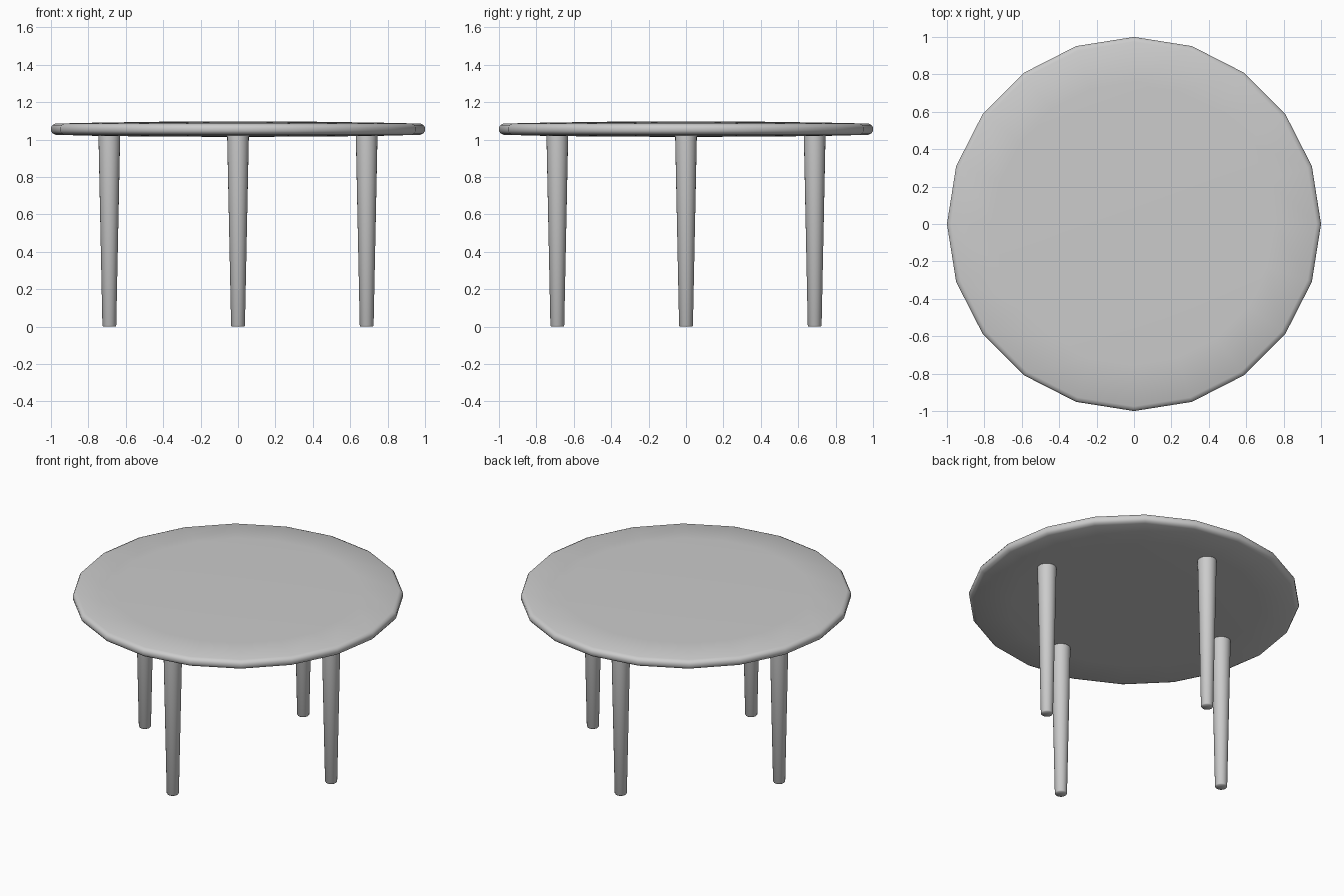
import bpy, bmesh, math

if "Cube" in bpy.data.objects:
    bpy.data.objects.remove(bpy.data.objects["Cube"])

def lathe(name, profile, sides, loc=(0, 0, 0), angle=40):
    """Revolve (radius, z) points around z; a zero radius closes the end."""
    bm = bmesh.new()
    rings = []
    for r, z in profile:
        if r == 0:
            rings.append([bm.verts.new((0, 0, z))] * sides)
        else:
            rings.append([bm.verts.new((r * math.cos(2 * math.pi * i / sides),
                                        r * math.sin(2 * math.pi * i / sides), z))
                          for i in range(sides)])
    for a, b in zip(rings, rings[1:]):
        for i in range(sides):
            j = (i + 1) % sides
            bm.faces.new(list(dict.fromkeys([a[i], a[j], b[j], b[i]])))
    bmesh.ops.recalc_face_normals(bm, faces=bm.faces)
    mesh = bpy.data.meshes.new(name)
    bm.to_mesh(mesh)
    bm.free()
    ob = bpy.data.objects.new(name, mesh)
    ob.location = loc
    bpy.context.collection.objects.link(ob)
    bpy.ops.object.select_all(action='DESELECT')
    ob.select_set(True)
    bpy.context.view_layer.objects.active = ob
    bpy.ops.object.shade_smooth_by_angle(angle=math.radians(angle))
    return ob

# Twenty-sided top, very slightly domed, with a rounded rim
lathe("table_top", [(0, 1.015), (0.4, 1.016), (0.75, 1.02), (0.975, 1.026), (0.992, 1.034),
                    (1.0, 1.046), (1.0, 1.066), (0.992, 1.078), (0.975, 1.086),
                    (0.75, 1.091), (0.4, 1.096), (0, 1.097)], 20)

# Four tapered legs with softened feet
for name, x, y in (("right_leg", 1, 0), ("back_leg", 0, 1),
                   ("left_leg", -1, 0), ("front_leg", 0, -1)):
    lathe(name, [(0, 0), (0.033, 0), (0.037, 0.006), (0.058, 1.02), (0, 1.03)],
          24, (0.688 * x, 0.688 * y, 0), 60)
